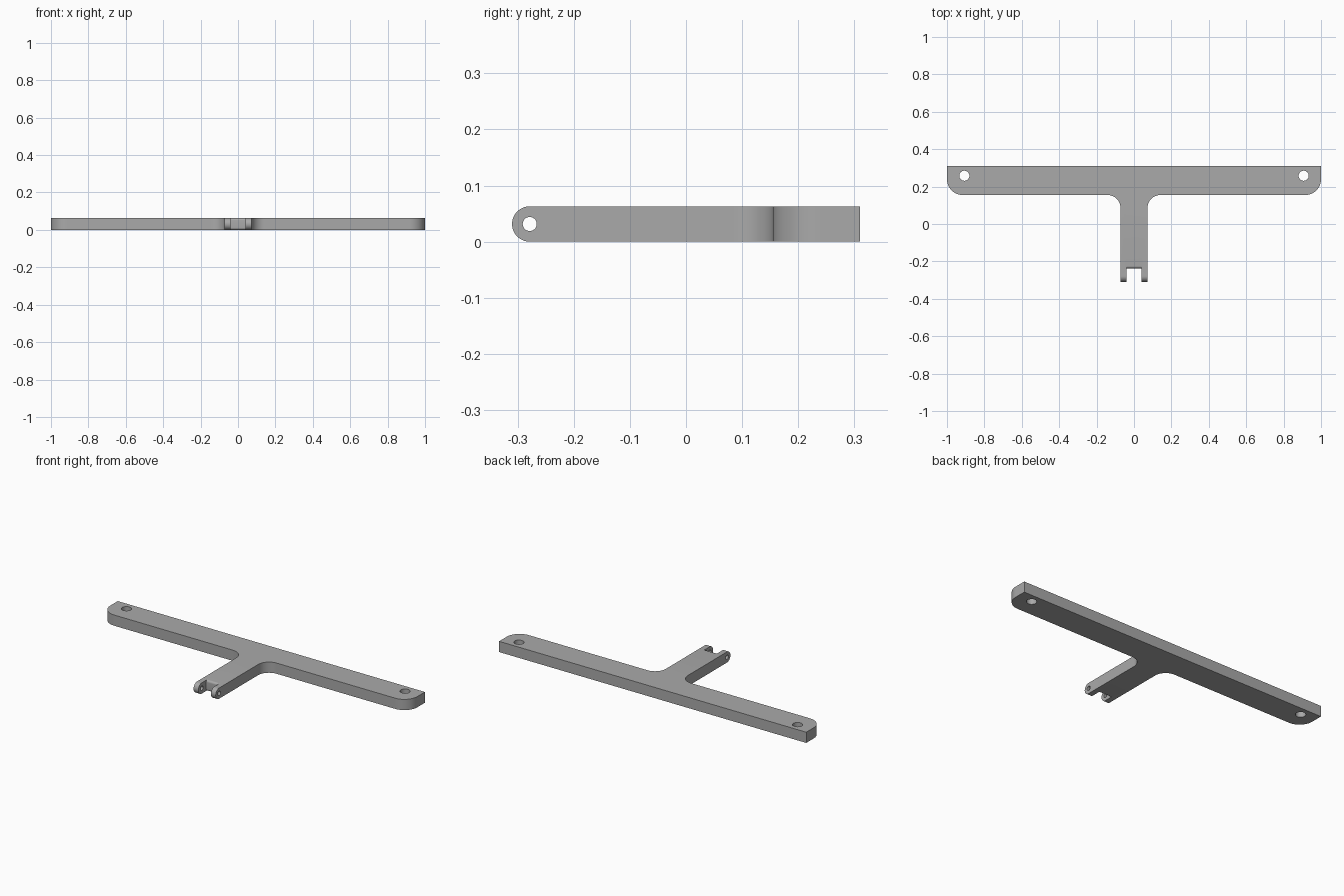
import bpy, bmesh
from math import sin, cos, radians, pi
from mathutils import Vector

if "Cube" in bpy.data.objects:
    bpy.data.objects.remove(bpy.data.objects["Cube"], do_unlink=True)

THICK = 0.063
MID = THICK / 2
BACK, BAR_FRONT, TIP = 0.31, 0.155, -0.31
STEM = 0.072          # half width of the stem
CORNER, FILLET = 0.085, 0.07
SLOT, SLOT_END, SLOT_ROUND = 0.041, -0.237, 0.012
PIVOT_Y = TIP + MID

metal = bpy.data.materials.new("plain grey")
metal.use_nodes = True
grey = (0.4, 0.4, 0.4, 1)
metal.diffuse_color = grey
metal.node_tree.nodes["Principled BSDF"].inputs["Base Color"].default_value = grey


def arc(cx, cy, r, start, end, steps=16):
    """Points along an arc, angles in degrees."""
    angles = [radians(start + (end - start) * i / steps) for i in range(steps + 1)]
    return [(cx + r * cos(a), cy + r * sin(a)) for a in angles]


def circle(cx, cy, r):
    return arc(cx, cy, r, 0, 360, 40)[:-1]


def prism(name, points, low, high, axis="z"):
    """Extrude an outline in xy along z, or an outline in yz along x."""
    place = (lambda u, v, w: (u, v, w)) if axis == "z" else (lambda u, v, w: (w, u, v))
    bm = bmesh.new()
    face = bm.faces.new([bm.verts.new(place(u, v, low)) for u, v in points])
    extruded = bmesh.ops.extrude_face_region(bm, geom=[face])["geom"]
    verts = [g for g in extruded if isinstance(g, bmesh.types.BMVert)]
    bmesh.ops.translate(bm, verts=verts, vec=Vector(place(0, 0, high - low)))
    bmesh.ops.recalc_face_normals(bm, faces=bm.faces)
    mesh = bpy.data.meshes.new(name)
    bm.to_mesh(mesh)
    bm.free()
    mesh.materials.append(metal)
    obj = bpy.data.objects.new(name, mesh)
    bpy.context.collection.objects.link(obj)
    return obj


# T-shaped plate: right half of the outline, then its mirror image
half = [(STEM, TIP)]
half += arc(STEM + FILLET, BAR_FRONT - FILLET, FILLET, 180, 90)
half += arc(1 - CORNER, BAR_FRONT + CORNER, CORNER, -90, 0)
half += [(1, BACK)]
outline = half + [(-x, y) for x, y in reversed(half)]
bracket = prism("t_bracket", outline, 0, THICK)

# Mounting holes at both ends of the bar
cutters = [prism("mounting_hole_cutter", circle(side * 0.907, 0.258, 0.027), -0.1, 0.2)
           for side in (-1, 1)]

# Hinge pin hole through the fork
cutters.append(prism("pin_hole_cutter", circle(PIVOT_Y, MID, 0.0125), -0.2, 0.2, "x"))

# Slot between the prongs, leaving softened edges at its closed end
r = SLOT_ROUND
slot = [(-0.5, -0.1), (SLOT_END + r, -0.1)]
slot += arc(SLOT_END + r, r, r, 270, 180, 8)
slot += arc(SLOT_END + r, THICK - r, r, 180, 90, 8)
slot += [(SLOT_END + r, 0.2), (-0.5, 0.2)]
cutters.append(prism("slot_cutter", slot, -SLOT, SLOT, "x"))

# Half-round prong tips
tip = [(-0.5, -0.1), (PIVOT_Y, -0.1)]
tip += arc(PIVOT_Y, MID, MID, 270, 90, 24)
tip += [(PIVOT_Y, 0.2), (-0.5, 0.2)]
cutters.append(prism("tip_cutter", tip, -0.2, 0.2, "x"))

bpy.context.view_layer.objects.active = bracket
for cutter in cutters:
    cutter.hide_render = True
    mod = bracket.modifiers.new(cutter.name, "BOOLEAN")
    mod.operation = "DIFFERENCE"
    mod.solver = "EXACT"
    mod.object = cutter
    bpy.ops.object.modifier_apply(modifier=mod.name)
    bpy.data.objects.remove(cutter, do_unlink=True)

bpy.ops.object.select_all(action="DESELECT")
bracket.select_set(True)
bpy.ops.object.shade_smooth_by_angle(angle=pi / 6)
